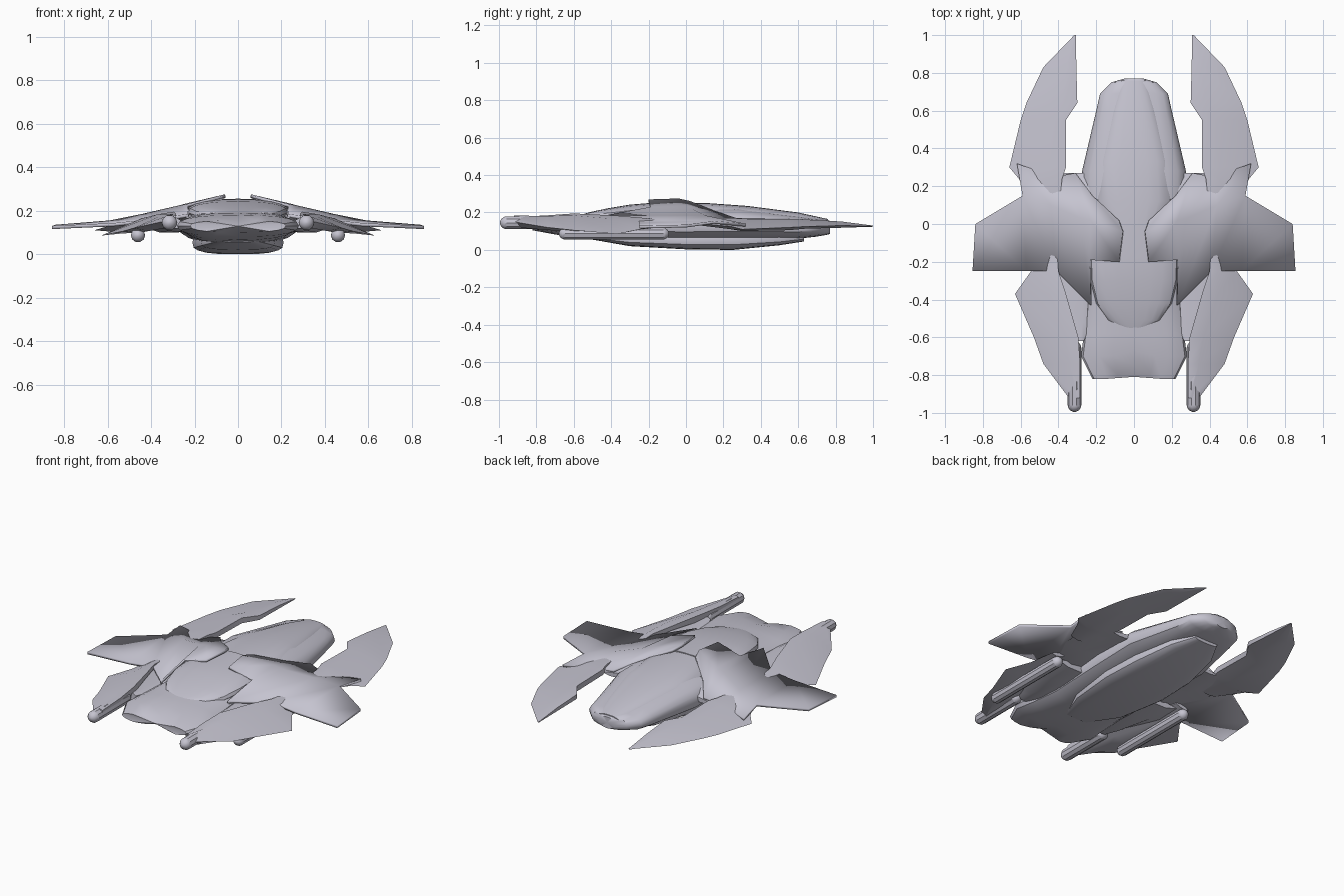
import bpy, bmesh, math
from mathutils import Matrix, Vector

cube = bpy.data.objects.get("Cube")
if cube:
    bpy.data.objects.remove(cube, do_unlink=True)

COLOR = (0.56, 0.55, 0.63, 1.0)
grey = bpy.data.materials.new("lavender grey")
grey.use_nodes = True
grey.diffuse_color = COLOR
grey.node_tree.nodes["Principled BSDF"].inputs["Base Color"].default_value = COLOR


def finish(bm, name, mirror=False, thickness=0, angle=35):
    """Turn a bmesh into a shaded object, optionally mirrored across x."""
    bmesh.ops.recalc_face_normals(bm, faces=bm.faces)
    mesh = bpy.data.meshes.new(name)
    bm.to_mesh(mesh)
    bm.free()
    mesh.materials.append(grey)
    obj = bpy.data.objects.new(name, mesh)
    bpy.context.collection.objects.link(obj)
    if thickness:
        solid = obj.modifiers.new("thickness", "SOLIDIFY")
        solid.thickness = thickness
        solid.offset = -1
    if mirror:
        mod = obj.modifiers.new("mirror", "MIRROR")
        mod.use_clip = False
        mod.use_mirror_merge = False
    bpy.ops.object.select_all(action="DESELECT")
    bpy.context.view_layer.objects.active = obj
    obj.select_set(True)
    bpy.ops.object.shade_smooth_by_angle(angle=math.radians(angle))
    return obj


def loft(rings, name, **options):
    """Skin a list of equal closed rings and cap both ends."""
    bm = bmesh.new()
    rows = [[bm.verts.new(p) for p in ring] for ring in rings]
    n = len(rows[0])
    for a, b in zip(rows, rows[1:]):
        for i in range(n):
            j = (i + 1) % n
            bm.faces.new((a[i], a[j], b[j], b[i]))
    for row in (rows[0], rows[-1]):
        center = sum((v.co for v in row), Vector()) / n
        hub = bm.verts.new(center)
        for i in range(n):
            bm.faces.new((row[i], row[(i + 1) % n], hub))
    return finish(bm, name, **options)


def oval(y, w, top, edge, bottom, n=20, power=0.8, notch=0):
    """Cross-section with separate upper and lower heights."""
    ring = []
    for i in range(n):
        t = math.tau * i / n
        c, s = math.cos(t), math.sin(t)
        x = w * math.copysign(abs(c) ** power, c)
        rise = (top - edge) if s > 0 else (edge - bottom)
        z = edge + rise * math.copysign(abs(s) ** power, s)
        ring.append((x, y + notch * max(0, 1 - abs(x) / 0.12), z))
    return ring


def blade(stations, name):
    """Flattened six-sided body: y, inner x and z, outer x and z, thickness."""
    rings = []
    for y, xi, zi, xo, zo, t in stations:
        def at(f, dz):
            return (xi + (xo - xi) * f, y, zi + (zo - zi) * f + dz)
        rings.append([at(0, -t / 3), at(0, t / 3), at(0.3, t / 2),
                      at(1, 0), at(0.65, -t / 2), at(0.3, -t / 2)])
    return loft(rings, name, mirror=True, angle=40)


def capsule(name, x, z, front, back, r):
    """Round-ended tube lying along y."""
    rings = []
    caps = [(front, -1), (back, 1)]
    for end, sign in caps:
        angles = (80, 50, 20, 0) if sign < 0 else (0, 20, 50, 80)
        for a in map(math.radians, angles):
            y = end - sign * r * (1 - math.sin(a))
            k = r * math.cos(a)
            rings.append(oval(y, k, z + k, z, z - k, n=10, power=1))
    rings = [[(px + x, y, pz) for px, y, pz in ring] for ring in rings]
    return loft(rings, name, mirror=True)


# Main hull with a notched nose
hull = [(-.82, .22, .155, .13, .10), (-.70, .28, .18, .13, .08),
        (-.58, .265, .19, .13, .065), (-.40, .25, .2, .13, .05),
        (0, .27, .235, .13, .045), (.28, .275, .23, .13, .05),
        (.60, .20, .185, .12, .06), (.69, .18, .17, .12, .07),
        (.75, .12, .165, .12, .08), (.77, .05, .155, .12, .085)]
loft([oval(*s, notch=(.07 if i == 0 else .03 if i == 1 else 0))
      for i, s in enumerate(hull)], "hull")

# Belly keel
keel = [(-.50, .08, .08, .07, .055), (-.30, .17, .09, .06, .02),
        (0, .21, .09, .055, .003), (.25, .2, .09, .055, 0),
        (.50, .15, .09, .06, .025), (.63, .08, .09, .07, .045)]
loft([oval(*s, power=0.6) for s in keel], "keel")

# Raised back panel
back = [(-.05, .12, .25, .2, .15), (.12, .2, .25, .19, .15),
        (.33, .19, .235, .17, .14), (.60, .12, .2, .15, .12),
        (.76, .07, .165, .14, .1)]
loft([oval(*s) for s in back], "back_panel")

# Cockpit canopy
canopy = [(-.555, .05, .19, .18, .16), (-.51, .14, .203, .18, .16),
          (-.42, .2, .222, .18, .15), (-.30, .23, .242, .19, .15),
          (-.18, .235, .252, .19, .15), (0, .17, .255, .2, .15)]
loft([oval(*s) for s in canopy], "canopy")

# Swept wings: rows of front, ridge and rear points
wing_rows = [
    [(.08, -.20, .27), (.06, -.04, .275), (.08, .02, .262)],
    [(.235, -.19, .23), (.23, .02, .235), (.22, .15, .21)],
    [(.23, -.43, .185), (.28, .03, .222), (.31, .27, .17)],
    [(.41, -.25, .16), (.44, .1, .185), (.42, .25, .145)],
    [(.57, -.25, .143), (.59, .15, .155), (.62, .32, .14)],
    [(.855, -.25, .13), (.84, 0, .135)]]
bm = bmesh.new()
grid = [[bm.verts.new(p) for p in row] for row in wing_rows]
for a, b in zip(grid, grid[1:]):
    for j in range(len(b) - 1):
        bm.faces.new((a[j], a[j + 1], b[j + 1], b[j]))
finish(bm, "wing", mirror=True, thickness=0.015)

# Shoulders filling the wing roots
blade([(-.42, .15, .15, .24, .17, .03), (-.24, .15, .18, .38, .15, .06),
       (0, .15, .20, .5, .145, .06), (.18, .15, .18, .52, .14, .05),
       (.27, .2, .15, .40, .14, .03)], "wing_root")

# Rear curved prongs
blade([(1, .308, .127, .316, .127, .006), (.83, .305, .14, .48, .13, .03),
       (.64, .30, .15, .57, .125, .04), (.55, .36, .15, .60, .12, .05),
       (.30, .36, .155, .66, .11, .05), (.24, .38, .155, .61, .125, .05),
       (.08, .40, .155, .53, .14, .03)], "rear_prong")

# Front mandibles and the struts joining them to the hull
blade([(-.92, .285, .155, .345, .15, .06), (-.74, .285, .165, .48, .12, .06),
       (-.60, .295, .175, .53, .105, .06), (-.37, .36, .17, .63, .085, .04),
       (-.25, .40, .16, .545, .11, .04), (-.12, .41, .15, .5, .13, .03)],
      "mandible")
blade([(-.62, .265, .14, .33, .15, .05), (-.52, .23, .13, .37, .14, .06),
       (-.30, .2, .13, .45, .13, .06), (-.15, .2, .13, .44, .13, .05)],
      "mandible_strut")

# Guns
capsule("upper_gun", .315, .145, -.995, -.62, .036)
capsule("lower_gun", .46, .087, -.68, -.09, .033)
